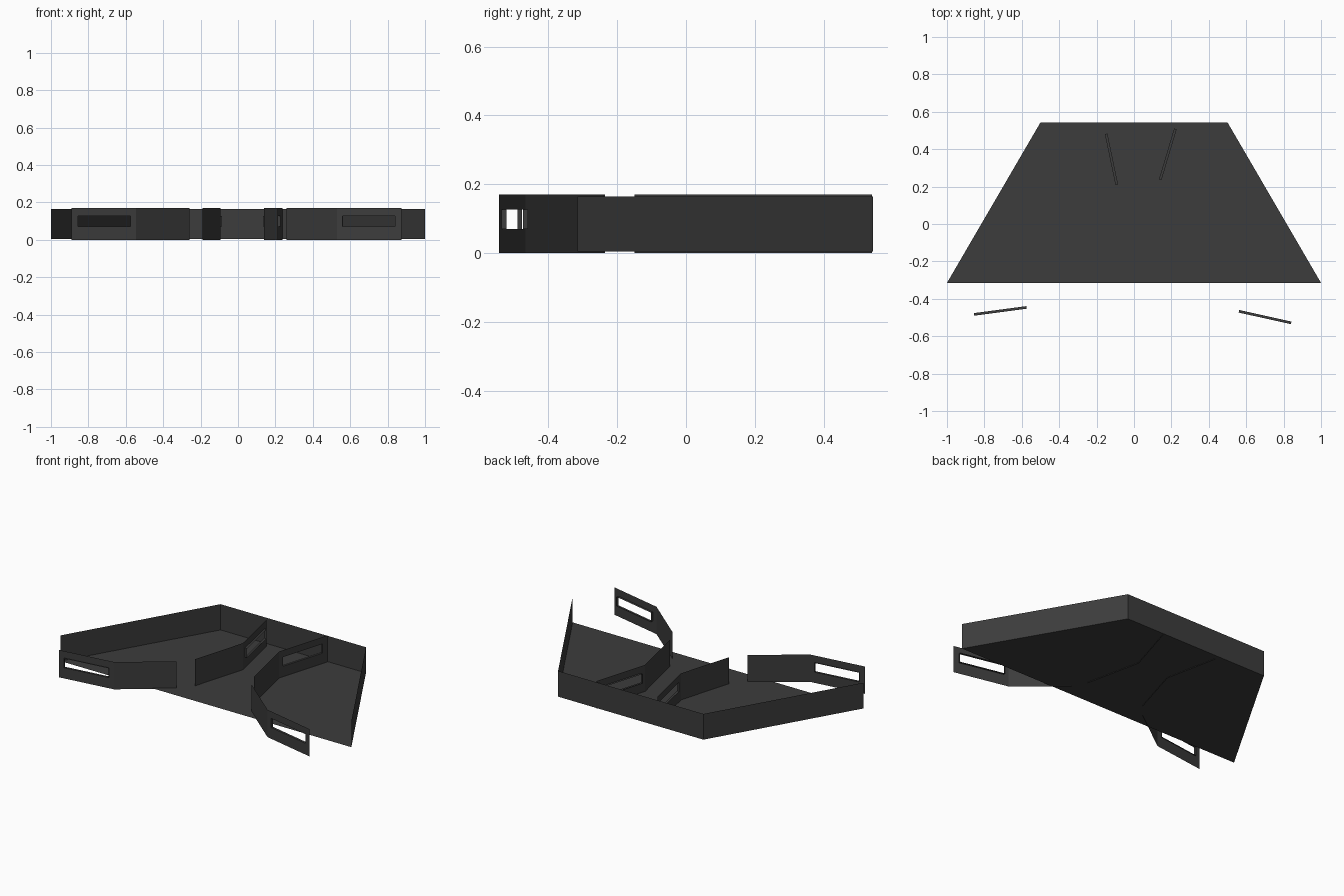
import bpy, bmesh
from mathutils import Vector

if "Cube" in bpy.data.objects:
    bpy.data.objects.remove(bpy.data.objects["Cube"])

# Single dark grey finish
grey = bpy.data.materials.new("dark_grey")
grey.diffuse_color = (0.045, 0.045, 0.045, 1)
grey.use_nodes = True
grey.node_tree.nodes["Principled BSDF"].inputs["Base Color"].default_value = grey.diffuse_color

TRAY_LOW, TRAY_HIGH = 0.005, 0.165
STRAP_HIGH = 0.17
SLOT_LOW, SLOT_HIGH = 0.07, 0.127
RIM = 0.014


def finish(name, bm):
    bmesh.ops.remove_doubles(bm, verts=bm.verts, dist=0.0001)
    me = bpy.data.meshes.new(name)
    bm.to_mesh(me)
    bm.free()
    me.materials.append(grey)
    ob = bpy.data.objects.new(name, me)
    bpy.context.collection.objects.link(ob)
    return ob


def quad(bm, pts):
    bm.faces.new([bm.verts.new(p) for p in pts])


def upright(bm, a, b, low, high):
    """Vertical thin sheet between plan points a and b."""
    quad(bm, [(*a, low), (*b, low), (*b, high), (*a, high)])


# Tray: half-hexagon floor, walls on three sides, open front
plan = [(-1, -0.315), (-0.5, 0.543), (0.5, 0.543), (1, -0.315)]
bm = bmesh.new()
quad(bm, [(x, y, TRAY_LOW) for x, y in reversed(plan)])
finish("tray_floor", bm)
bm = bmesh.new()
for a, b in zip(plan, plan[1:]):
    upright(bm, a, b, TRAY_LOW, TRAY_HIGH)
finish("tray_walls", bm)


def strap(name, end, bend, tip, r0, r1):
    """Bent strap: plain leg end-bend, slotted leg bend-tip, slot rim from r0 to r1."""
    bm = bmesh.new()
    upright(bm, end, bend, 0, STRAP_HIGH)
    a, b = Vector(bend), Vector(tip)
    d = (b - a).normalized()
    n = Vector((-d.y, d.x))
    length = (b - a).length

    def at(s, z, off=0.0):
        p = a + d * s + n * off
        return (p.x, p.y, z)

    # Slotted leg: three by three panel with the middle left out
    ss = [0, 0.03, length - 0.035, length]
    zs = [0, SLOT_LOW, SLOT_HIGH, STRAP_HIGH]
    for i in range(3):
        for j in range(3):
            if (i, j) != (1, 1):
                quad(bm, [at(ss[i], zs[j]), at(ss[i + 1], zs[j]),
                          at(ss[i + 1], zs[j + 1]), at(ss[i], zs[j + 1])])
    # Slot rim
    ring = [(ss[1], zs[1]), (ss[2], zs[1]), (ss[2], zs[2]), (ss[1], zs[2])]
    for p, q in zip(ring, ring[1:] + ring[:1]):
        quad(bm, [at(*p, r0), at(*q, r0), at(*q, r1), at(*p, r1)])
    return finish(name, bm)


strap("front_left_strap", (-0.26, -0.235), (-0.545, -0.442), (-0.89, -0.488), -RIM / 2, RIM / 2)
strap("front_right_strap", (0.26, -0.24), (0.53, -0.467), (0.873, -0.543), 0, RIM)
strap("centre_left_strap", (-0.19, -0.15), (-0.093, 0.18), (-0.163, 0.515), -RIM, 0)
strap("centre_right_strap", (0.215, -0.15), (0.138, 0.205), (0.238, 0.54), 0, RIM)
